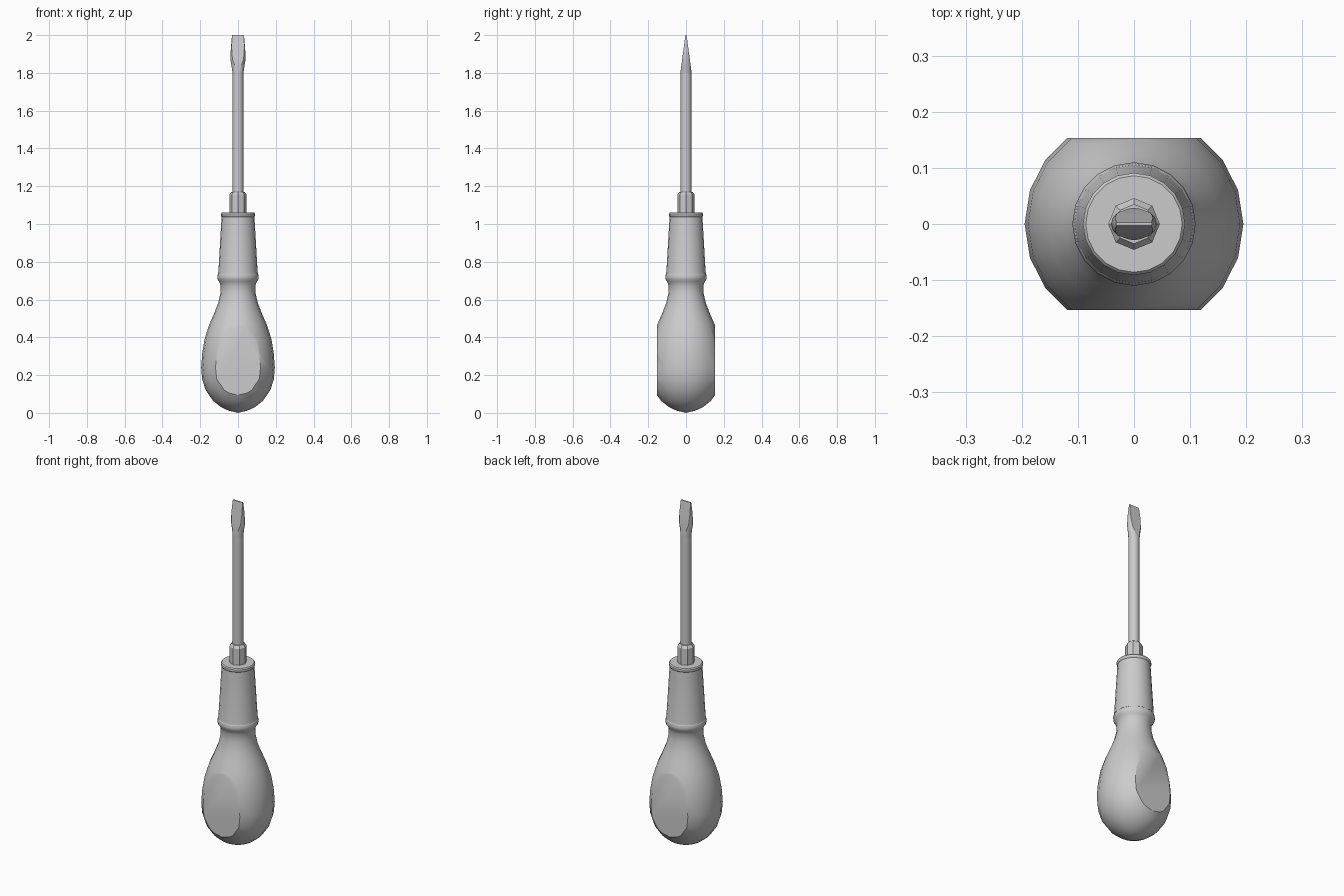
import bpy, bmesh, math

if "Cube" in bpy.data.objects:
    bpy.data.objects.remove(bpy.data.objects["Cube"])


def loft(name, sections, sides, cuts=(), angle=30):
    """Stack elliptical rings (rx, ry, z), cap the ends, slice with planes (co, normal)."""
    bm = bmesh.new()
    rings = []
    for rx, ry, z in sections:
        if rx == 0:
            rings.append([bm.verts.new((0, 0, z))] * sides)
        else:
            rings.append([bm.verts.new((rx * math.cos(math.tau * i / sides),
                                        ry * math.sin(math.tau * i / sides), z))
                          for i in range(sides)])
    for a, b in zip(rings, rings[1:]):
        for i in range(sides):
            j = (i + 1) % sides
            bm.faces.new(list(dict.fromkeys((a[i], a[j], b[j], b[i]))))
    for ring in (rings[0], rings[-1]):
        if ring[0] is not ring[1]:
            bm.faces.new(ring)
    for co, no in cuts:
        geom = bm.verts[:] + bm.edges[:] + bm.faces[:]
        bmesh.ops.bisect_plane(bm, geom=geom, plane_co=co, plane_no=no, clear_outer=True)
        bmesh.ops.holes_fill(bm, edges=[e for e in bm.edges if e.is_boundary], sides=0)
    bmesh.ops.recalc_face_normals(bm, faces=bm.faces[:])
    mesh = bpy.data.meshes.new(name)
    bm.to_mesh(mesh)
    bm.free()
    obj = bpy.data.objects.new(name, mesh)
    bpy.context.collection.objects.link(obj)
    bpy.ops.object.select_all(action='DESELECT')
    obj.select_set(True)
    bpy.context.view_layer.objects.active = obj
    bpy.ops.object.shade_smooth_by_angle(angle=math.radians(angle))
    return obj


def turned(name, profile, sides, cuts=(), angle=30):
    return loft(name, [(r, r, z) for r, z in profile], sides, cuts, angle)


# Bulbous handle with two flat thumb faces and a bead at the neck
turned("handle", [(0, 0), (0.05, 0.012), (0.09, 0.031), (0.133, 0.065), (0.172, 0.122),
                  (0.19, 0.18), (0.195, 0.24), (0.189, 0.32), (0.176, 0.395),
                  (0.153, 0.465), (0.125, 0.53), (0.104, 0.585), (0.093, 0.635),
                  (0.092, 0.675), (0.1, 0.695), (0.108, 0.707), (0.11, 0.72),
                  (0.107, 0.733), (0.1, 0.74)], 20,
       [((0, s * 0.153, 0), (0, s, 0)) for s in (-1, 1)])

# Tapered metal collar with a rolled rim
turned("collar", [(0.106, 0.735), (0.104, 0.745), (0.087, 1.038), (0.091, 1.044),
                  (0.091, 1.054), (0.086, 1.06)], 20)

# Faceted bolster at the shaft root
turned("bolster", [(0.046, 1.05), (0.046, 1.155), (0.035, 1.17)], 8)

# Round shaft
turned("shaft", [(0.029, 1.16), (0.029, 1.8)], 16)

# Flared blade ground to a flat edge
blade = [(0.029, 0.029, 1.8), (0.034, 0.029, 1.835), (0.041, 0.029, 1.875),
         (0.039, 0.029, 1.91), (0.032, 0.029, 2.0)]
loft("blade", blade, 16,
     [((0, s * 0.003, 2.0), (0, s * 0.2, 0.027)) for s in (-1, 1)])
